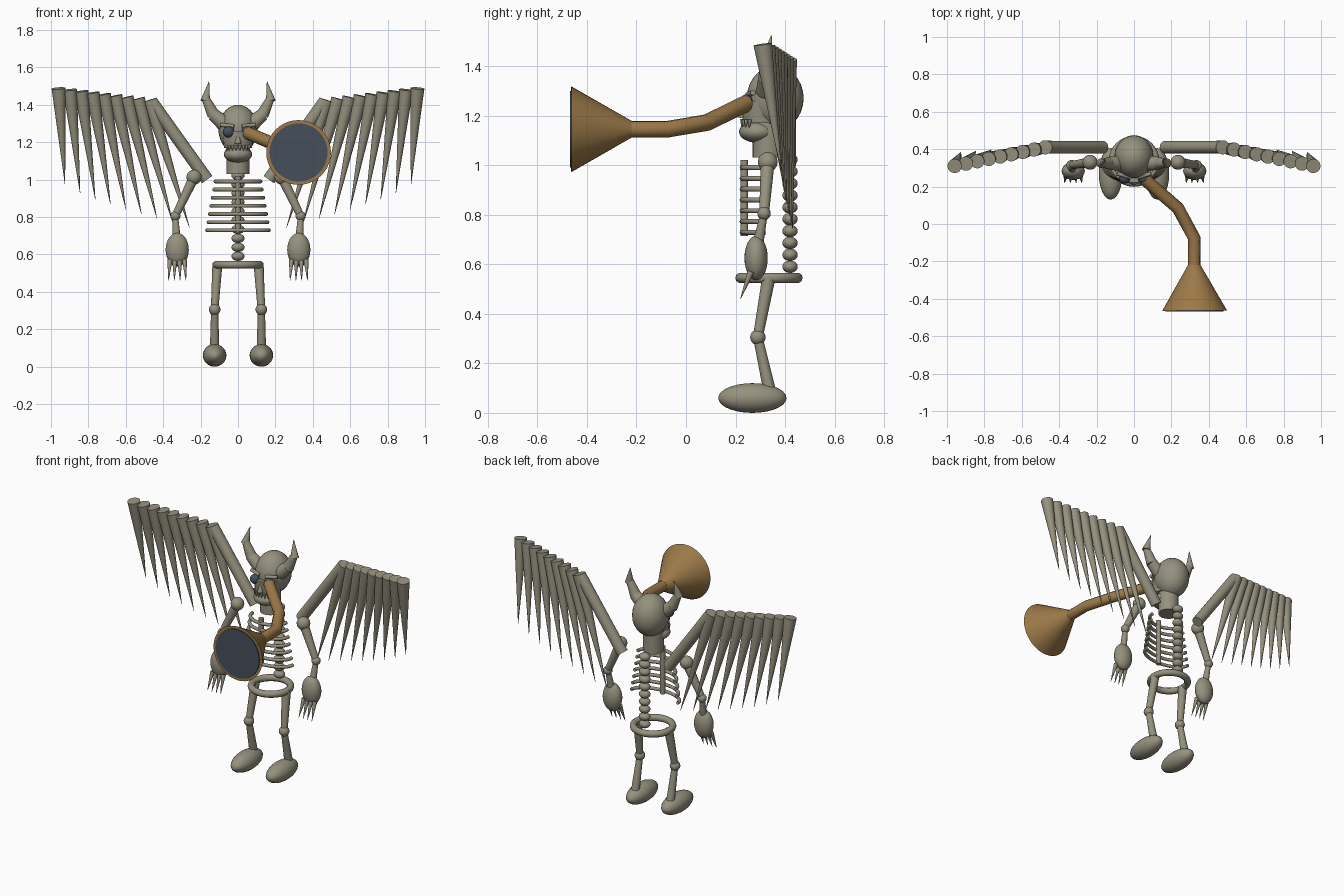
import bpy, bmesh, math
from mathutils import Vector, Matrix

cube = bpy.data.objects.get("Cube")
if cube:
    bpy.data.objects.remove(cube, do_unlink=True)


def material(name, rgb):
    m = bpy.data.materials.new(name)
    m.use_nodes = True
    m.diffuse_color = (*rgb, 1)
    m.node_tree.nodes["Principled BSDF"].inputs["Base Color"].default_value = (*rgb, 1)
    return m


BONE = material("aged bone", (0.30, 0.285, 0.21))
BRASS = material("brass", (0.33, 0.19, 0.065))
SLATE = material("dark slate", (0.06, 0.08, 0.105))


def finish(name, bm, mat):
    me = bpy.data.meshes.new(name)
    bm.to_mesh(me)
    bm.free()
    me.materials.append(mat)
    me.shade_smooth()
    me.set_sharp_from_angle(angle=math.radians(40))
    ob = bpy.data.objects.new(name, me)
    bpy.context.collection.objects.link(ob)
    return ob


def ball(name, centre, radii, mat=BONE, tilt=0):
    bm = bmesh.new()
    bmesh.ops.create_uvsphere(bm, u_segments=24, v_segments=14, radius=1)
    shape = Matrix.Translation(centre) @ Matrix.Rotation(tilt, 4, "X") @ Matrix.Diagonal((*radii, 1))
    bmesh.ops.transform(bm, matrix=shape, verts=bm.verts)
    return finish(name, bm, mat)


def limb(name, a, b, ra, rb, mat=BONE, sides=20):
    a, b = Vector(a), Vector(b)
    bm = bmesh.new()
    bmesh.ops.create_cone(bm, cap_ends=True, segments=sides, radius1=ra, radius2=rb, depth=(b - a).length)
    turn = (b - a).to_track_quat("Z", "Y").to_matrix().to_4x4()
    bmesh.ops.transform(bm, matrix=Matrix.Translation((a + b) / 2) @ turn, verts=bm.verts)
    return finish(name, bm, mat)


def tube(name, points, radius, mat=BONE, cyclic=False):
    cu = bpy.data.curves.new(name, "CURVE")
    cu.dimensions = "3D"
    cu.bevel_depth = radius
    cu.bevel_resolution = 3
    cu.use_fill_caps = True
    sp = cu.splines.new("POLY")
    sp.points.add(len(points) - 1)
    for p, co in zip(sp.points, points):
        p.co = (*co, 1)
    sp.use_cyclic_u = cyclic
    helper = bpy.data.objects.new(name, cu)
    bpy.context.collection.objects.link(helper)
    bpy.context.view_layer.update()
    bm = bmesh.new()
    bm.from_mesh(helper.to_mesh())
    helper.to_mesh_clear()
    bpy.data.objects.remove(helper, do_unlink=True)
    return finish(name, bm, mat)


def arc(centre, rx, ry, start, end, n):
    steps = [math.radians(start + (end - start) * i / n) for i in range(n + 1)]
    return [(centre[0] + rx * math.cos(t), centre[1] + ry * math.sin(t), centre[2]) for t in steps]


# spine
for i in range(10):
    ball(f"vertebra_{i + 1}", (0, 0.42, 0.59 + 0.048 * i), (0.035, 0.031, 0.025))

# rib cage, open at the back
for i in range(7):
    z = 0.99 - 0.0435 * i
    rx = 0.12 + 0.0075 * i
    tube(f"rib_{i + 1}", arc((0, 0.32, z), rx, 0.093, 180, 360, 24), 0.0105)
limb("breastbone", (0, 0.235, 0.715), (0, 0.235, 1.02), 0.016, 0.016)

# pelvis
tube("pelvis", arc((0, 0.335, 0.545), 0.115, 0.115, 0, 352.5, 47), 0.021, cyclic=True)

# neck and skull
limb("neck", (0, 0.33, 1.03), (0, 0.33, 1.2), 0.062, 0.062)
ball("skull", (0, 0.36, 1.27), (0.105, 0.115, 0.13))
limb("upper_jaw", (0, 0.305, 1.17), (0, 0.305, 1.26), 0.075, 0.085)
ball("lower_jaw", (0, 0.29, 1.135), (0.076, 0.076, 0.045))
limb("nose", (0, 0.225, 1.19), (0, 0.235, 1.25), 0.018, 0.004)
for i in range(8):
    t = math.radians(215 + 110 * i / 7)
    x, y = 0.073 * math.cos(t), 0.3 + 0.073 * math.sin(t)
    limb(f"tooth_{i + 1}", (x, y, 1.185), (x, y - 0.003, 1.148), 0.009, 0.001, sides=10)

for side, s in (("left", 1), ("right", -1)):
    # eye, brow and horn
    ball(f"{side}_eye", (s * 0.05, 0.243, 1.255), (0.03, 0.027, 0.03), SLATE)
    limb(f"{side}_brow", (s * 0.02, 0.25, 1.284), (s * 0.092, 0.27, 1.293), 0.011, 0.011)
    elbow = (s * 0.172, 0.325, 1.43)
    limb(f"{side}_horn_base", (s * 0.075, 0.325, 1.3), (s * 0.135, 0.325, 1.35), 0.042, 0.034)
    limb(f"{side}_horn_middle", (s * 0.13, 0.325, 1.345), elbow, 0.034, 0.022)
    limb(f"{side}_horn_tip", (s * 0.175, 0.325, 1.42), (s * 0.155, 0.345, 1.525), 0.026, 0.001)

    # arm
    shoulder, joint = (s * 0.235, 0.33, 1.013), (s * 0.335, 0.315, 0.805)
    ball(f"{side}_shoulder", shoulder, (0.04,) * 3)
    limb(f"{side}_upper_arm", shoulder, joint, 0.028, 0.02)
    ball(f"{side}_elbow", joint, (0.027,) * 3)
    limb(f"{side}_forearm", joint, (s * 0.328, 0.29, 0.68), 0.015, 0.022)
    ball(f"{side}_hand", (s * 0.325, 0.283, 0.625), (0.062, 0.047, 0.09))
    for i in range(4):
        x = 0.325 + (i - 1.5) * 0.026
        tip = 0.325 + (i - 1.5) * 0.031
        limb(f"{side}_finger_{i + 1}", (s * x, 0.262, 0.57), (s * tip, 0.22, 0.46), 0.014, 0.001, sides=12)

    # leg
    hip, knee, ankle = (s * 0.11, 0.335, 0.55), (s * 0.125, 0.29, 0.305), (s * 0.125, 0.335, 0.1)
    limb(f"{side}_thigh", hip, knee, 0.027, 0.02)
    ball(f"{side}_knee", knee, (0.031,) * 3)
    limb(f"{side}_shin", knee, ankle, 0.019, 0.025)
    ball(f"{side}_foot", (s * 0.125, 0.268, 0.06), (0.063, 0.138, 0.06))

    # wing: one strut and a fan of tapering feathers
    limb(f"{side}_wing_strut", (s * 0.165, 0.41, 1.0), (s * 0.465, 0.41, 1.42), 0.034, 0.034)
    for i in range(9):
        t = i / 8
        base = (s * (0.475 + 0.484 * t), 0.41 - 0.1 * t, 1.425 + 0.063 * t)
        tip = (s * (0.26 + 0.665 * t ** 0.97), 0.43 - 0.045 * t, 0.745 + 0.19 * t + 0.04 * t ** 6)
        limb(f"{side}_feather_{i + 1}", base, tip, 0.038, 0.001)

# horn instrument held at the mouth side of the face
path = [(0.05, 0.245, 1.25), (0.235, 0.085, 1.172), (0.322, -0.075, 1.145), (0.322, -0.22, 1.145)]
tube("trumpet_pipe", path, 0.034, BRASS)
limb("trumpet_bell", path[-1], (0.324, -0.463, 1.145), 0.034, 0.173, BRASS, 40)
limb("trumpet_opening", (0.324, -0.462, 1.145), (0.324, -0.469, 1.145), 0.155, 0.155, SLATE, 40)
